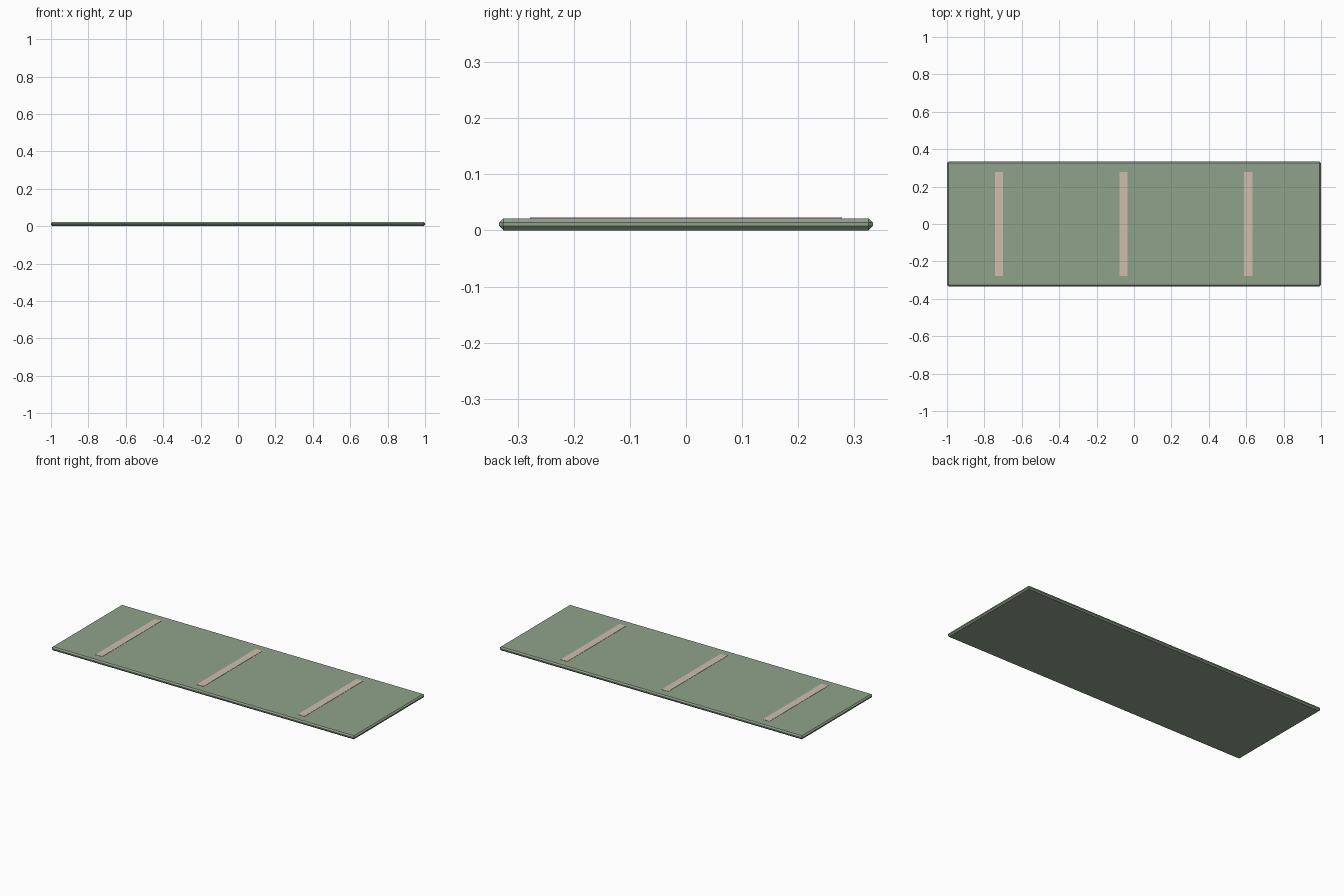
import bpy

if "Cube" in bpy.data.objects:
    bpy.data.objects.remove(bpy.data.objects["Cube"])


def material(name, color):
    mat = bpy.data.materials.new(name)
    mat.diffuse_color = color
    mat.use_nodes = True
    mat.node_tree.nodes["Principled BSDF"].inputs["Base Color"].default_value = mat.diffuse_color
    return mat


def box(name, center, size, mat):
    bpy.ops.mesh.primitive_cube_add(size=1, location=center)
    obj = bpy.context.object
    obj.name = name
    obj.scale = size
    bpy.ops.object.transform_apply(location=False, rotation=False, scale=True)
    obj.data.materials.append(mat)
    return obj


green = material("sage_green", (0.28, 0.36, 0.26, 1))
beige = material("beige", (0.62, 0.52, 0.42, 1))

# Thin mat with a single chamfer on every edge
thickness = 0.0215
mat_body = box("mat", (0, 0, thickness / 2), (2, 0.666, thickness), green)
bevel = mat_body.modifiers.new("edge_chamfer", 'BEVEL')
bevel.width = 0.0075
bevel.segments = 1

# Three evenly spaced stripes, just proud of the top surface
for i in range(3):
    x = -0.722 + i * 0.6665
    box(f"stripe_{i + 1}", (x, 0, 0.0215), (0.044, 0.556, 0.003), beige)
